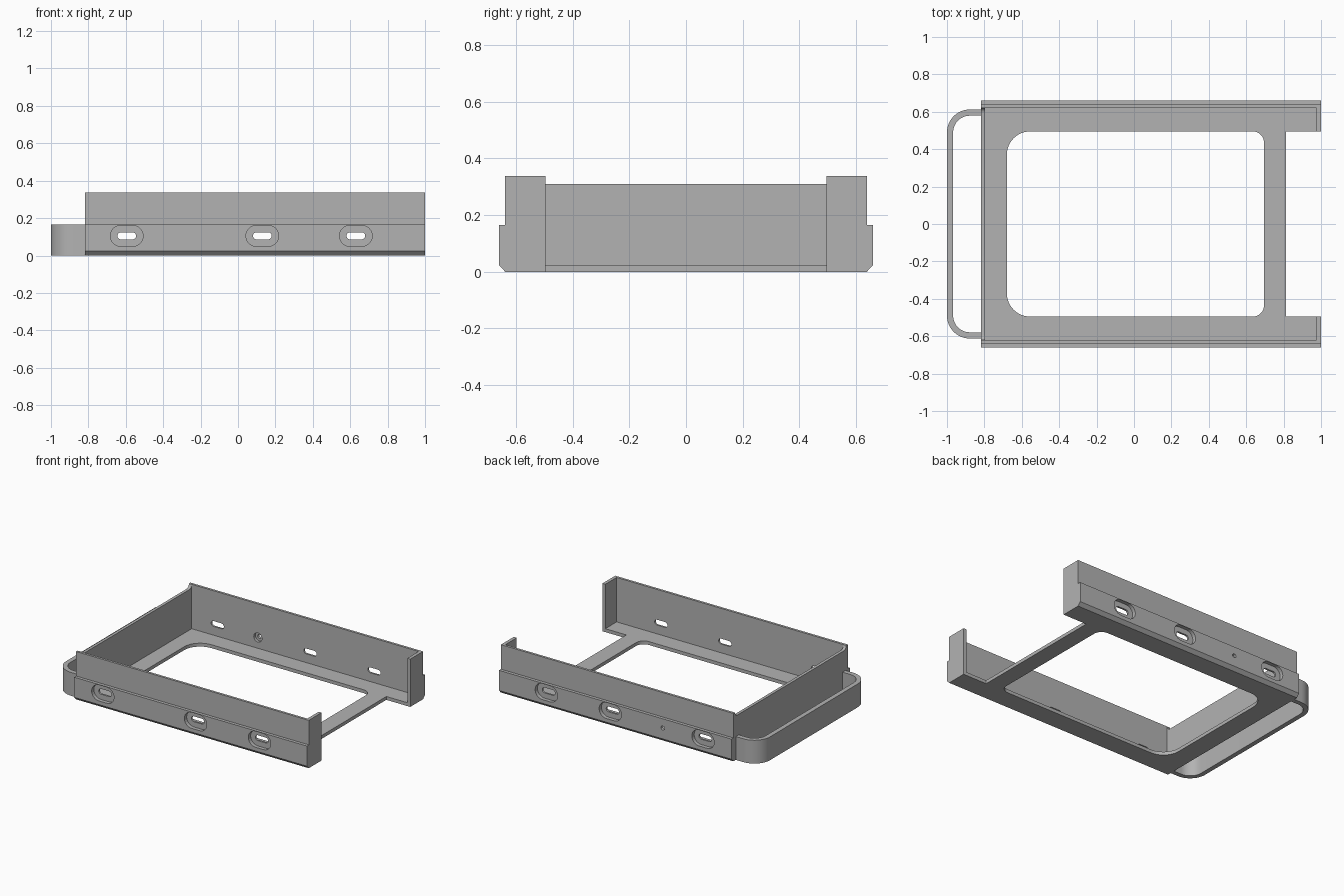
import bpy, bmesh
from math import cos, sin, pi
from mathutils import Vector

cube = bpy.data.objects.get("Cube")
if cube:
    bpy.data.objects.remove(cube, do_unlink=True)

grey = bpy.data.materials.new("plain grey")
grey.use_nodes = True
colour = (0.45, 0.45, 0.45, 1)
grey.diffuse_color = colour
grey.node_tree.nodes["Principled BSDF"].inputs["Base Color"].default_value = colour

X0, X1 = -0.818, 1.0      # ends of the side walls
INNER, UPPER, OUTER = 0.621, 0.638, 0.66
TOP, STEP, FLOOR = 0.338, 0.165, 0.024


def prism(name, points, axis, start, end):
    """Extrude a 2D outline along an axis; points are the other two axes in order."""
    def place(p, d):
        co = list(p)
        co.insert("xyz".index(axis), d)
        return Vector(co)
    bm = bmesh.new()
    face = bm.faces.new([bm.verts.new(place(p, start)) for p in points])
    ext = bmesh.ops.extrude_face_region(bm, geom=[face])
    moved = [v for v in ext["geom"] if isinstance(v, bmesh.types.BMVert)]
    bmesh.ops.translate(bm, verts=moved, vec=place((0, 0), end - start))
    bmesh.ops.recalc_face_normals(bm, faces=bm.faces[:])
    mesh = bpy.data.meshes.new(name)
    bm.to_mesh(mesh)
    bm.free()
    mesh.materials.append(grey)
    obj = bpy.data.objects.new(name, mesh)
    bpy.context.collection.objects.link(obj)
    return obj


def arc(cx, cy, r, a0, a1, n=12):
    return [(cx + r * cos(a0 + (a1 - a0) * i / n), cy + r * sin(a0 + (a1 - a0) * i / n))
            for i in range(n + 1)]


def slot(cx, cz, width, height):
    r, h = height / 2, (width - height) / 2
    return arc(cx + h, cz, r, -pi / 2, pi / 2) + arc(cx - h, cz, r, pi / 2, 1.5 * pi)


def circle(cx, cz, r):
    return arc(cx, cz, r, 0, 2 * pi, 24)[:-1]


def cut(obj, cutter):
    cutter.hide_render = True
    cutter.hide_viewport = True
    mod = obj.modifiers.new("cut", "BOOLEAN")
    mod.operation = "DIFFERENCE"
    mod.solver = "EXACT"
    mod.object = cutter


def smooth(objects):
    bpy.ops.object.select_all(action="DESELECT")
    for obj in objects:
        obj.select_set(True)
        bpy.context.view_layer.objects.active = obj
    bpy.ops.object.shade_smooth_by_angle(angle=pi / 6)


# Floor: plate with two prongs and a rounded window
G = 0.495
floor = prism("floor", [(X0, -INNER), (X1, -INNER), (X1, -G), (0.813, -G),
                        (0.813, G), (X1, G), (X1, INNER), (X0, INNER)], "z", 0, FLOOR)
L, R, big, small = -0.68, 0.695, 0.125, 0.06
window = (arc(R - small, G - small, small, 0, pi / 2)
          + arc(L + big, G - big, big, pi / 2, pi)
          + arc(L + big, big - G, big, pi, 1.5 * pi)
          + arc(R - small, small - G, small, 1.5 * pi, 2 * pi))
cut(floor, prism("window_cutter", window, "z", -0.1, 0.1))

# Side walls: chamfered stepped section with recessed slots, and an end tab each
section = [(INNER, 0), (UPPER, 0), (OUTER, 0.023), (OUTER, STEP),
           (UPPER, STEP), (UPPER, TOP), (INNER, TOP)]
smooth_parts = [floor]
for side, s in (("right", -1), ("left", 1)):
    wall = prism(side + "_wall", [(s * y, z) for y, z in section], "x", X0, X1)
    for i, x in enumerate((-0.595, 0.13, 0.63)):
        cut(wall, prism(f"{side}_recess_cutter_{i}", slot(x, 0.105, 0.175, 0.112),
                        "y", s * 0.634, s * 0.8))
        cut(wall, prism(f"{side}_slot_cutter_{i}", slot(x, 0.105, 0.1, 0.038),
                        "y", s * 0.55, s * 0.7))
    if s > 0:
        cut(wall, prism("screw_cutter", circle(-0.28, 0.1, 0.014), "y", 0.55, 0.7))
        cut(wall, prism("screw_head_cutter", circle(-0.28, 0.1, 0.032), "y", 0.55, 0.64))
    smooth_parts.append(wall)
    prism(side + "_end_tab", [(s * G, FLOOR), (s * INNER, FLOOR), (s * INNER, TOP), (s * G, TOP)],
          "x", 0.977, X1)

# End wall: top edge sweeps up into the side walls
f = TOP - 0.31
end_outline = ([(-INNER, FLOOR), (INNER, FLOOR)] + arc(INNER - f, TOP, f, 0, -pi / 2, 6)
               + arc(f - INNER, TOP, f, -pi / 2, -pi, 6))
smooth_parts.append(prism("end_wall", end_outline, "x", X0, -0.797))

# Handle: rounded loop band
Y, T, RO = 0.612, 0.033, 0.122


def half_loop(inset):
    r = RO - inset
    return ([(X0, Y - inset)] + arc(-1 + RO, Y - RO, r, pi / 2, pi)
            + arc(-1 + RO, RO - Y, r, pi, 1.5 * pi) + [(X0, inset - Y)])


smooth_parts.append(prism("handle", half_loop(0) + half_loop(T)[::-1], "z", 0, STEP))
smooth(smooth_parts)
